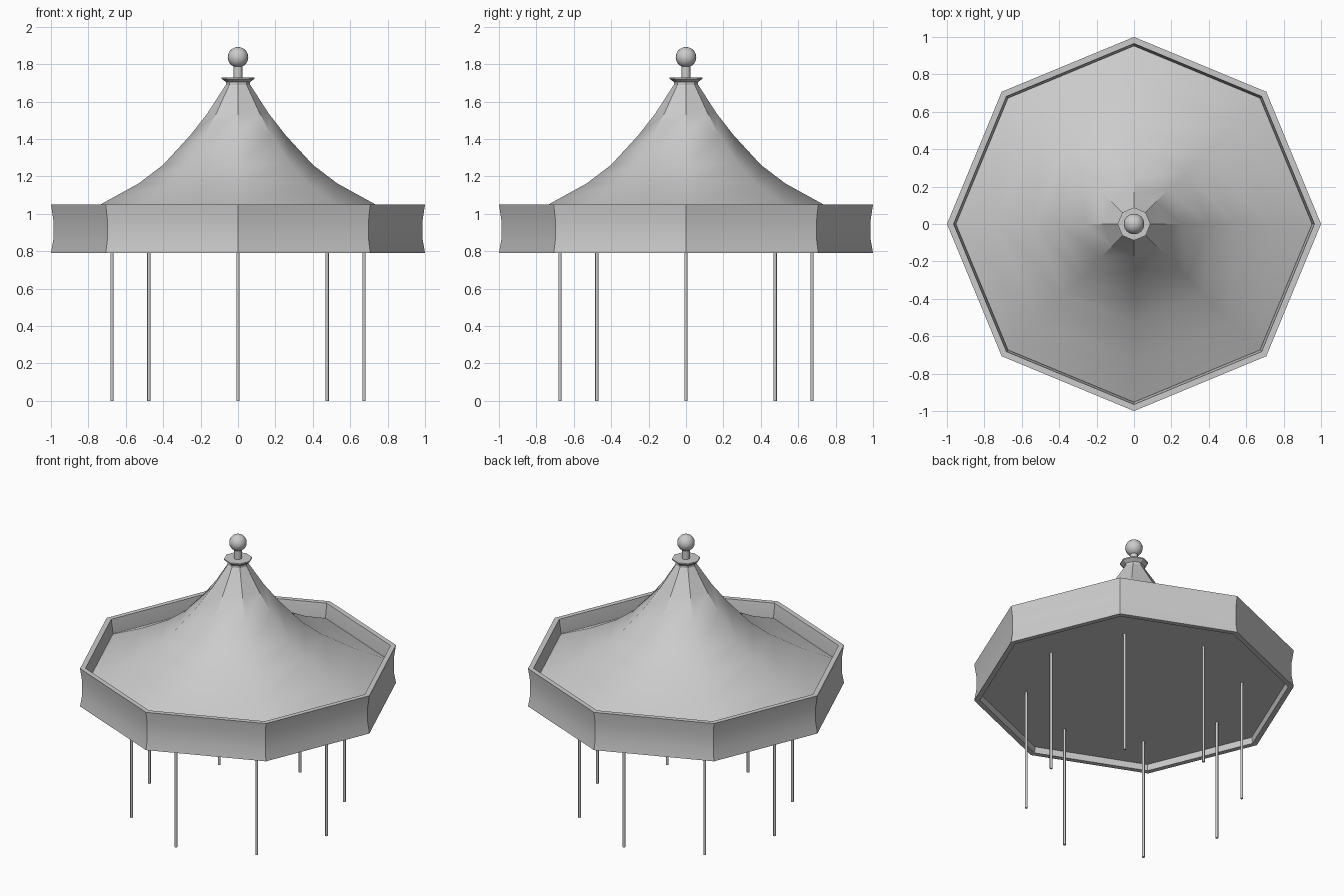
import bpy, math

if "Cube" in bpy.data.objects:
    bpy.data.objects.remove(bpy.data.objects["Cube"])


def lathe(name, profile, sides, loc=(0, 0, 0), closed=False, cap_start=False, cap_end=False, smooth=None):
    """Revolve (radius, z) points around z; first corner lies on +x."""
    verts, faces = [], []
    for r, z in profile:
        for i in range(sides):
            a = 2 * math.pi * i / sides
            verts.append((r * math.cos(a), r * math.sin(a), z))
    n = len(profile)
    for k in range(n if closed else n - 1):
        k2 = (k + 1) % n
        for i in range(sides):
            j = (i + 1) % sides
            faces.append((k * sides + i, k * sides + j, k2 * sides + j, k2 * sides + i))
    if cap_start:
        faces.append(tuple(reversed(range(sides))))
    if cap_end:
        faces.append(tuple(range((n - 1) * sides, n * sides)))
    mesh = bpy.data.meshes.new(name)
    mesh.from_pydata(verts, [], faces)
    mesh.update()
    obj = bpy.data.objects.new(name, mesh)
    obj.location = loc
    bpy.context.collection.objects.link(obj)
    if smooth:
        bpy.ops.object.select_all(action='DESELECT')
        obj.select_set(True)
        bpy.context.view_layer.objects.active = obj
        bpy.ops.object.shade_smooth_by_angle(angle=math.radians(smooth))
    return obj


# Octagonal fascia band with a slightly concave wall
outer = [(1.0, 0.79), (0.987, 0.865), (0.987, 0.965), (1.0, 1.05)]
inner = [(r - 0.035, z) for r, z in reversed(outer)]
lathe("fascia_band", outer + inner, 8, closed=True, smooth=30)

# Swept tent roof
lathe("roof", [(0.957, 0.95), (0.735, 1.05), (0.53, 1.163), (0.40, 1.262),
               (0.255, 1.42), (0.165, 1.535), (0.065, 1.69)], 8, smooth=35)

# Flat ceiling under the roof
lathe("ceiling", [(0.957, 0.83), (0.957, 0.95)], 8, cap_start=True)

# Collar at the peak
lathe("peak_collar", [(0.065, 1.67), (0.065, 1.705), (0.088, 1.722), (0.088, 1.73)],
      8, cap_end=True)

# Finial stem and ball
lathe("finial_stem", [(0.024, 1.72), (0.024, 1.80)], 12, cap_end=True, smooth=35)
bpy.ops.mesh.primitive_uv_sphere_add(segments=16, ring_count=10, radius=0.055, location=(0, 0, 1.837))
ball = bpy.context.object
ball.name = "finial_ball"
bpy.ops.object.shade_smooth()

# Eight slim poles in line with the corners
for i in range(8):
    a = math.pi * i / 4
    lathe(f"pole_{i + 1}", [(0.009, 0), (0.009, 0.84)], 8,
          loc=(0.674 * math.cos(a), 0.674 * math.sin(a), 0),
          cap_start=True, cap_end=True, smooth=50)
